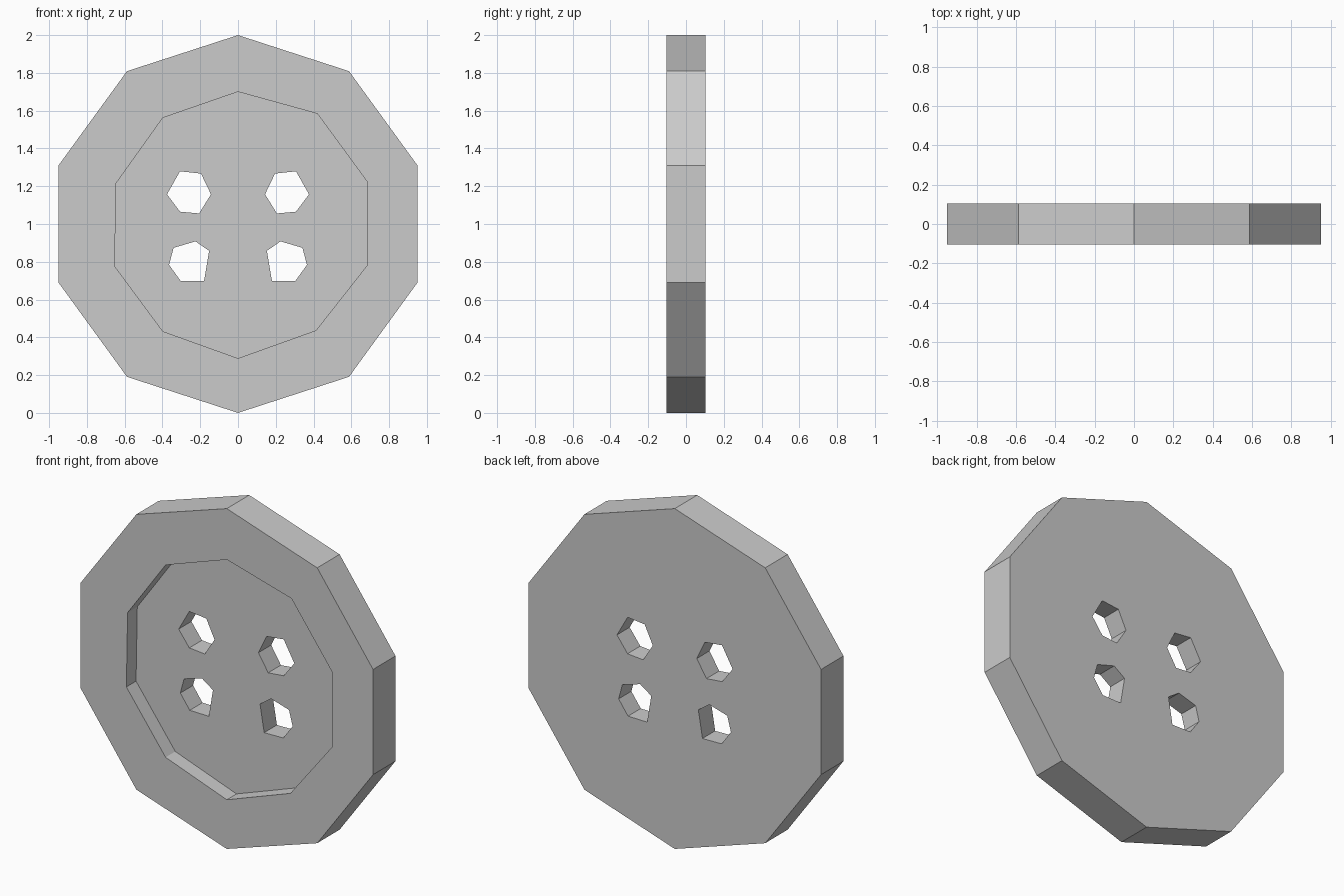
import bpy, bmesh
from math import sin, cos, pi

if "Cube" in bpy.data.objects:
    bpy.data.objects.remove(bpy.data.objects["Cube"])

HALF = 0.104      # half thickness of the button
DEPTH = 0.09      # depth of the front recess


def prism(name, outline, y0, y1):
    """Extrude an x-z outline from y0 to y1."""
    bm = bmesh.new()
    face = bm.faces.new([bm.verts.new((x, y0, z)) for x, z in outline])
    out = bmesh.ops.extrude_face_region(bm, geom=[face])
    for v in out["geom"]:
        if isinstance(v, bmesh.types.BMVert):
            v.co.y = y1
    bmesh.ops.recalc_face_normals(bm, faces=bm.faces)
    mesh = bpy.data.meshes.new(name)
    bm.to_mesh(mesh)
    bm.free()
    obj = bpy.data.objects.new(name, mesh)
    bpy.context.collection.objects.link(obj)
    return obj


def cut(target, cutter):
    """Subtract the cutter from the target and discard it."""
    mod = target.modifiers.new("cut", "BOOLEAN")
    mod.operation = "DIFFERENCE"
    mod.solver = "EXACT"
    mod.object = cutter
    bpy.context.view_layer.objects.active = target
    bpy.ops.object.modifier_apply(modifier=mod.name)
    bpy.data.objects.remove(cutter)


# Ten-sided button disc
disc = [(sin(i * pi / 5), 1 + cos(i * pi / 5)) for i in range(10)]
button = prism("button", disc, -HALF, HALF)

# Slightly uneven front recess
recess = [(0, 1.70), (0.42, 1.584), (0.683, 1.225), (0.683, 0.78), (0.413, 0.437),
          (0, 0.289), (-0.398, 0.432), (-0.653, 0.777), (-0.645, 1.216), (-0.398, 1.562)]
cut(button, prism("recess_cutter", recess, -HALF - 0.1, -HALF + DEPTH))

# Four thread holes: upper and lower outline, mirrored across x
upper = [(0.196, 1.267), (0.307, 1.279), (0.376, 1.157),
         (0.307, 1.065), (0.206, 1.056), (0.143, 1.157)]
lower = [(0.225, 0.908), (0.341, 0.874), (0.365, 0.784),
         (0.304, 0.699), (0.18, 0.697), (0.153, 0.858)]
for outline in (upper, lower):
    for side in (1, -1):
        cut(button, prism("hole_cutter", [(side * x, z) for x, z in outline], -0.3, 0.3))
